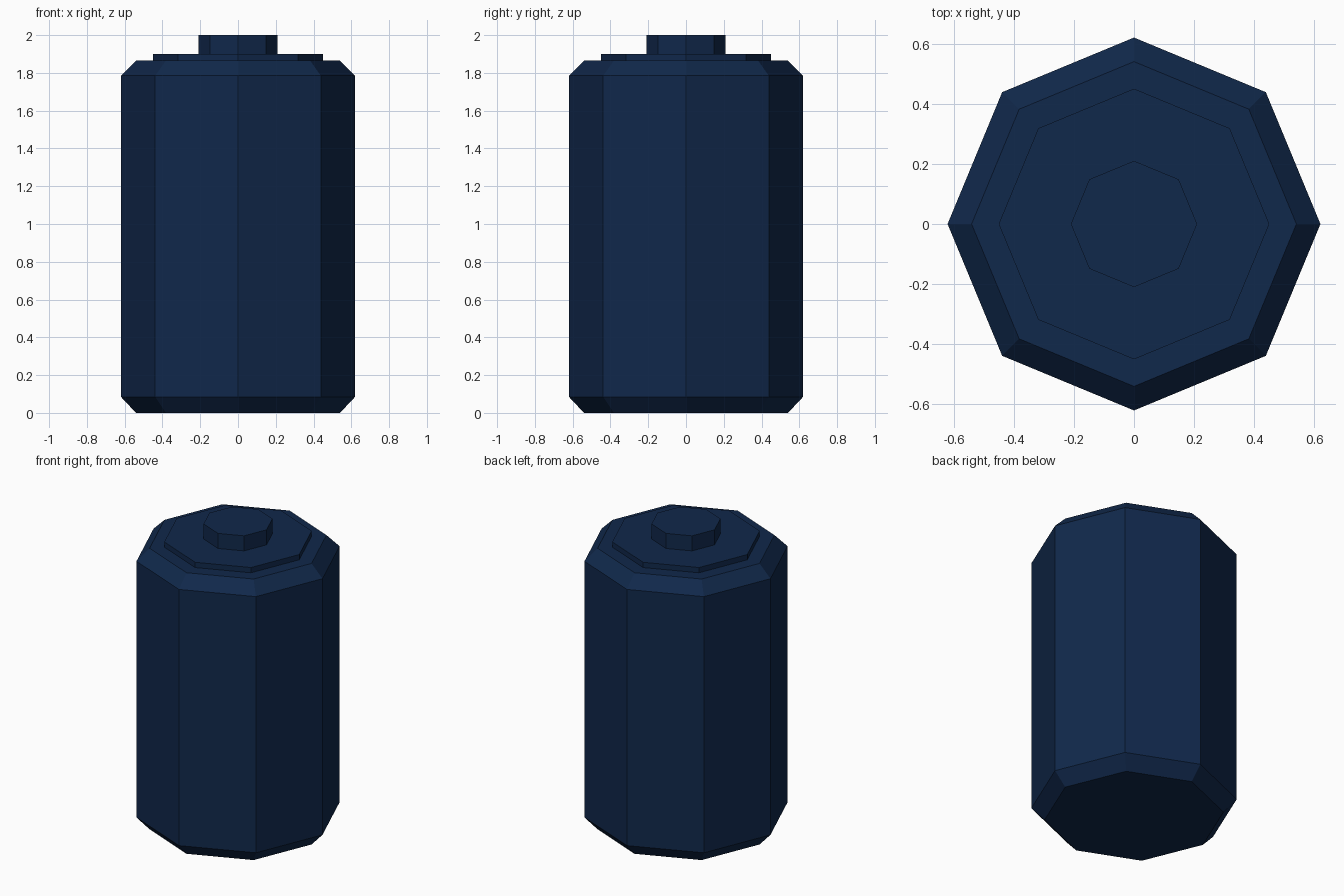
import bpy
import bmesh
from math import cos, sin, tau

SIDES = 8

cube = bpy.data.objects.get("Cube")
if cube:
    bpy.data.objects.remove(cube, do_unlink=True)

navy = bpy.data.materials.new("navy_blue")
navy.use_nodes = True
colour = (0.0052, 0.0210, 0.0700, 1.0)
navy.diffuse_color = colour
shader = next(n for n in navy.node_tree.nodes if n.type == "BSDF_PRINCIPLED")
shader.inputs["Base Color"].default_value = colour


def octagonal_part(name, profile):
    """Closed, flat-faced solid through (radius, height) rings, corners on the axes."""
    bm = bmesh.new()
    rings = [[bm.verts.new((r * cos(tau * i / SIDES), r * sin(tau * i / SIDES), z))
              for i in range(SIDES)] for r, z in profile]
    for low, high in zip(rings, rings[1:]):
        for i in range(SIDES):
            j = (i + 1) % SIDES
            bm.faces.new((low[i], low[j], high[j], high[i]))
    bm.faces.new(rings[0][::-1])
    bm.faces.new(rings[-1])
    mesh = bpy.data.meshes.new(name)
    bm.to_mesh(mesh)
    bm.free()
    mesh.materials.append(navy)
    obj = bpy.data.objects.new(name, mesh)
    bpy.context.collection.objects.link(obj)
    return obj


# Main casing with chamfered rims
octagonal_part("casing", [(0.54, 0), (0.62, 0.085), (0.62, 1.785), (0.54, 1.865)])
# Thin raised plate on the top
octagonal_part("top_plate", [(0.45, 1.865), (0.45, 1.9)])
# Terminal stud in the middle
octagonal_part("terminal", [(0.21, 1.9), (0.21, 2.0)])
